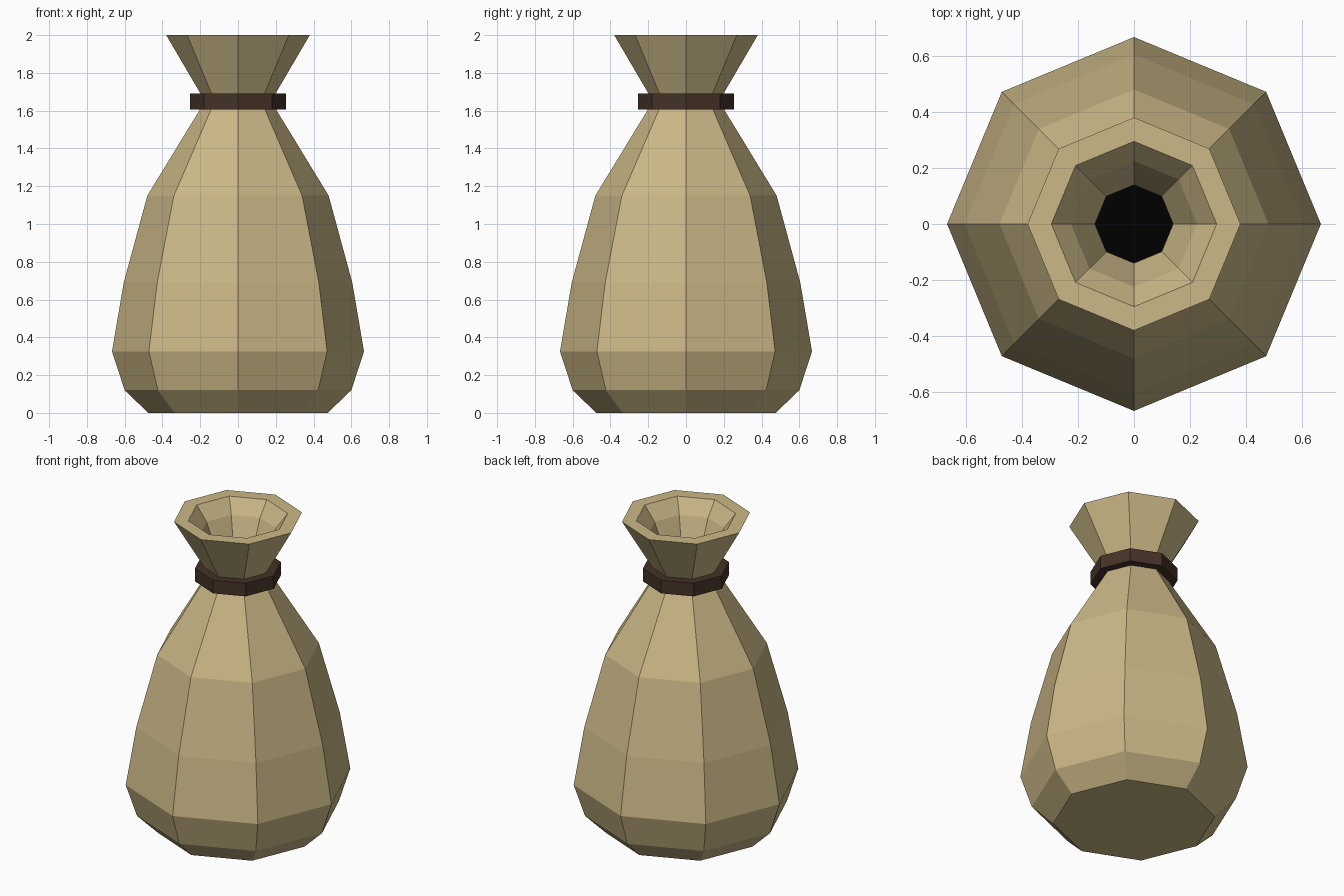
import bpy, bmesh
from math import cos, sin, pi

if "Cube" in bpy.data.objects:
    bpy.data.objects.remove(bpy.data.objects["Cube"])

SIDES = 8


def material(name, color):
    m = bpy.data.materials.new(name)
    m.diffuse_color = (*color, 1)
    m.use_nodes = True
    m.node_tree.nodes["Principled BSDF"].inputs["Base Color"].default_value = m.diffuse_color
    return m


def lathe(name, profile, mat, closed=False, cap_start=False):
    """Spin (radius, z) points into an eight-sided flat-shaded part."""
    bm = bmesh.new()
    rings = [[bm.verts.new((r * cos(2 * pi * i / SIDES), r * sin(2 * pi * i / SIDES), z))
              for i in range(SIDES)] for r, z in profile]
    pairs = list(zip(rings, rings[1:]))
    if closed:
        pairs.append((rings[-1], rings[0]))
    for a, b in pairs:
        for i in range(SIDES):
            j = (i + 1) % SIDES
            bm.faces.new((a[i], a[j], b[j], b[i]))
    if cap_start:
        bm.faces.new(rings[0][::-1])
    mesh = bpy.data.meshes.new(name)
    bm.to_mesh(mesh)
    bm.free()
    mesh.materials.append(mat)
    obj = bpy.data.objects.new(name, mesh)
    bpy.context.collection.objects.link(obj)
    return obj


cloth = material("cloth", (0.60, 0.48, 0.24))
leather = material("leather", (0.06, 0.032, 0.02))
dark = material("dark_inside", (0.0, 0.0, 0.0))

# Sack: base, belly, pinched neck, flared rim and inside of the mouth
lathe("sack", [(0.475, 0), (0.60, 0.12), (0.667, 0.325), (0.605, 0.69), (0.48, 1.15),
               (0.175, 1.65), (0.38, 2.0), (0.295, 2.0), (0.225, 1.91), (0.14, 1.70)],
      cloth, cap_start=True)

# Tie band around the neck
lathe("tie_band", [(0.255, 1.605), (0.255, 1.69), (0.17, 1.69), (0.17, 1.605)],
      leather, closed=True)

# Dark opening at the bottom of the mouth
bm = bmesh.new()
bm.faces.new([bm.verts.new((0.14 * cos(2 * pi * i / SIDES), 0.14 * sin(2 * pi * i / SIDES), 1.70))
              for i in range(SIDES)])
mesh = bpy.data.meshes.new("mouth_opening")
bm.to_mesh(mesh)
bm.free()
mesh.materials.append(dark)
bpy.context.collection.objects.link(bpy.data.objects.new("mouth_opening", mesh))
